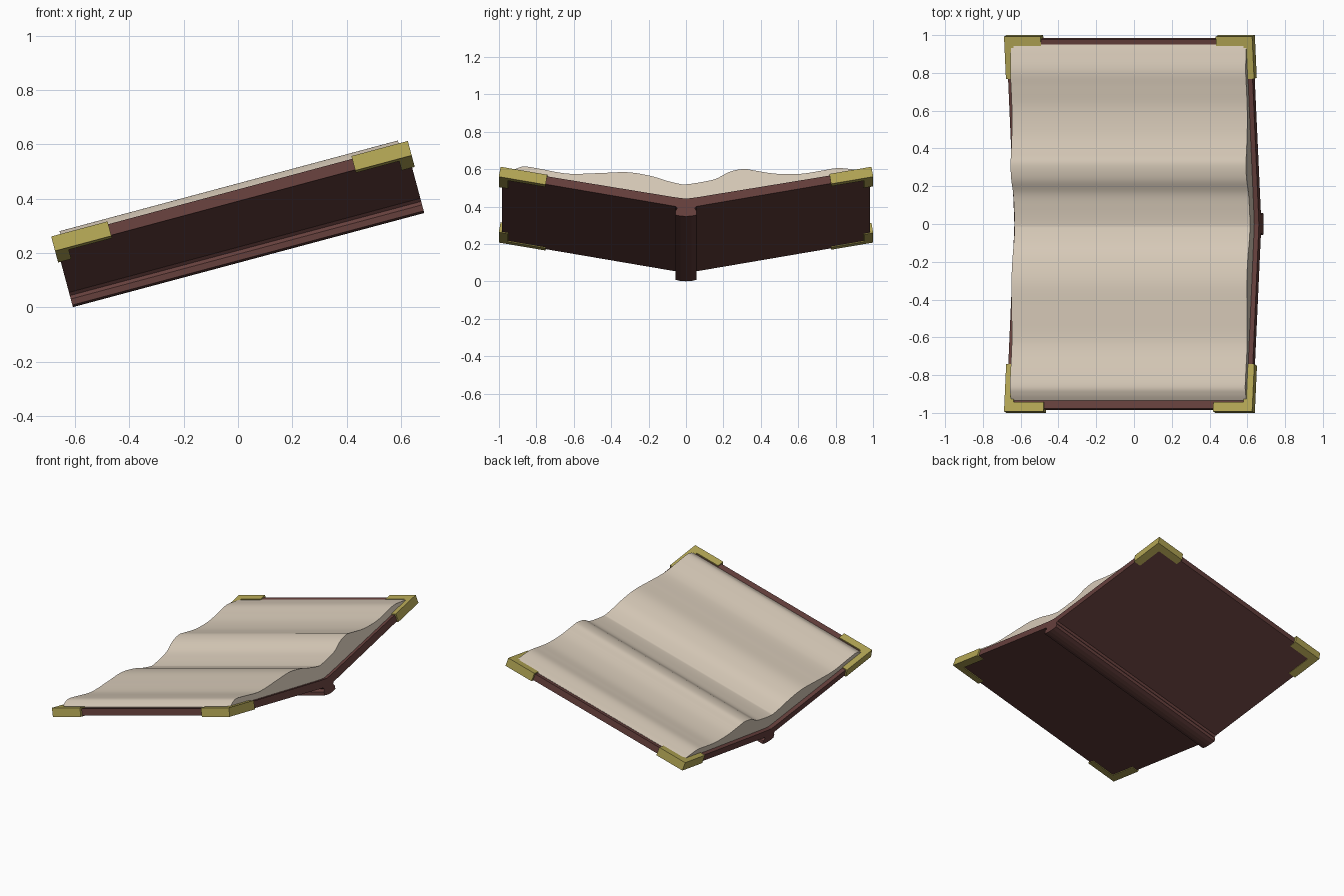
import bpy, bmesh, math
from mathutils import Matrix, Vector

if "Cube" in bpy.data.objects:
    bpy.data.objects.remove(bpy.data.objects["Cube"])

# whole book lies on a 15 degree slope: local axes are u (length), y, w (up)
TILT = Matrix.Translation((0.0375, 0, 0.18)) @ Matrix.Rotation(math.radians(-15), 4, 'Y')


def material(name, color):
    m = bpy.data.materials.new(name)
    m.diffuse_color = (*color, 1)
    m.use_nodes = True
    m.node_tree.nodes["Principled BSDF"].inputs["Base Color"].default_value = m.diffuse_color
    return m


leather = material("leather", (0.13, 0.05, 0.045))
paper = material("paper", (0.68, 0.59, 0.48))
brass = material("brass", (0.45, 0.38, 0.09))


def solid(name, bottom, top, mat, smooth=False):
    """Closed prism between two matching point loops."""
    bm = bmesh.new()
    a = [bm.verts.new(TILT @ Vector(p)) for p in bottom]
    b = [bm.verts.new(TILT @ Vector(p)) for p in top]
    n = len(a)
    bm.faces.new(a)
    bm.faces.new(b)
    for i in range(n):
        j = (i + 1) % n
        bm.faces.new((a[i], a[j], b[j], b[i]))
    bmesh.ops.recalc_face_normals(bm, faces=bm.faces)
    me = bpy.data.meshes.new(name)
    bm.to_mesh(me)
    bm.free()
    me.materials.append(mat)
    ob = bpy.data.objects.new(name, me)
    bpy.context.collection.objects.link(ob)
    if smooth:
        bpy.ops.object.select_all(action='DESELECT')
        ob.select_set(True)
        bpy.context.view_layer.objects.active = ob
        bpy.ops.object.shade_smooth_by_angle(angle=math.radians(35))
    return ob


def extrude(name, profile, half, mat, smooth=False):
    return solid(name, [(-half, y, w) for y, w in profile],
                 [(half, y, w) for y, w in profile], mat, smooth)


def on_board(s, t):
    """Point on the raised cover board: s out from the spine, t above its underside."""
    return s - 0.17 * t, 0.04 + 0.176 * s + t


def mirrored(half):
    return half + [(-y, w) for y, w in reversed(half) if y > 1e-6]


def spline(pts, steps=6):
    """Catmull-Rom curve through the points."""
    P = [Vector(p) for p in pts]
    P = [P[0]] + P + [P[-1]]
    out = []
    for i in range(1, len(P) - 2):
        a, b, c, d = P[i - 1:i + 3]
        for k in range(steps):
            t = k / steps
            out.append(tuple(0.5 * (2 * b + (c - a) * t + (2 * a - 5 * b + 4 * c - d) * t ** 2
                                    + (3 * b - a - 3 * c + d) * t ** 3)))
    return out + [tuple(P[-1])]


# cover: two boards joined in a shallow V
under = [(0, 0.05), (0.06, 0.05), on_board(0.985, 0)]
upper = [on_board(0.985, 0.042), (0.06, 0.1), (0, 0.092)]
extrude("cover", mirrored(under + upper)[:-1] + [(-0.06, 0.05)], 0.67, leather)

# spine: slightly rounded back with a narrow waist
extrude("spine", mirrored([(0, -0.006), (0.03, -0.004), (0.057, 0.002), (0.057, 0.025),
                           (0.046, 0.038), (0.06, 0.055), (0, 0.07)]), 0.67, leather)

# pages: wavy top over the cover boards
wave = spline([(-0.935, 0.25), (-0.90, 0.268), (-0.86, 0.277), (-0.78, 0.264), (-0.67, 0.242),
               (-0.59, 0.236), (-0.45, 0.241), (-0.31, 0.245), (-0.19, 0.225), (-0.10, 0.197),
               (-0.03, 0.18), (0.0, 0.178), (0.08, 0.19), (0.16, 0.209), (0.235, 0.248),
               (0.31, 0.263), (0.37, 0.254), (0.48, 0.237), (0.61, 0.236), (0.72, 0.253),
               (0.81, 0.268), (0.90, 0.26), (0.95, 0.252)])
extrude("pages", wave + [(0.95, 0.235), (0, 0.08), (-0.935, 0.235)], 0.645, paper, smooth=True)

# brass corners: L-shaped caps wrapped round the board corners
for side, leg_u, leg_y in ((1, 0.20, 0.225), (-1, 0.215, 0.25)):
    for end in (1, -1):
        U, S, e = 0.68, 1.0, 0.05
        L = [(U, S), (U - leg_u, S), (U - leg_u, S - e), (U - e, S - e),
             (U - e, S - leg_y), (U, S - leg_y)]
        loops = []
        for t in (-0.005, 0.05):
            loop = []
            for u, s in L:
                y, w = on_board(s, t)
                loop.append((end * u, side * y, w))
            loops.append(loop)
        solid(f"corner_{'back' if side > 0 else 'front'}_{'right' if end > 0 else 'left'}",
              loops[0], loops[1], brass)
